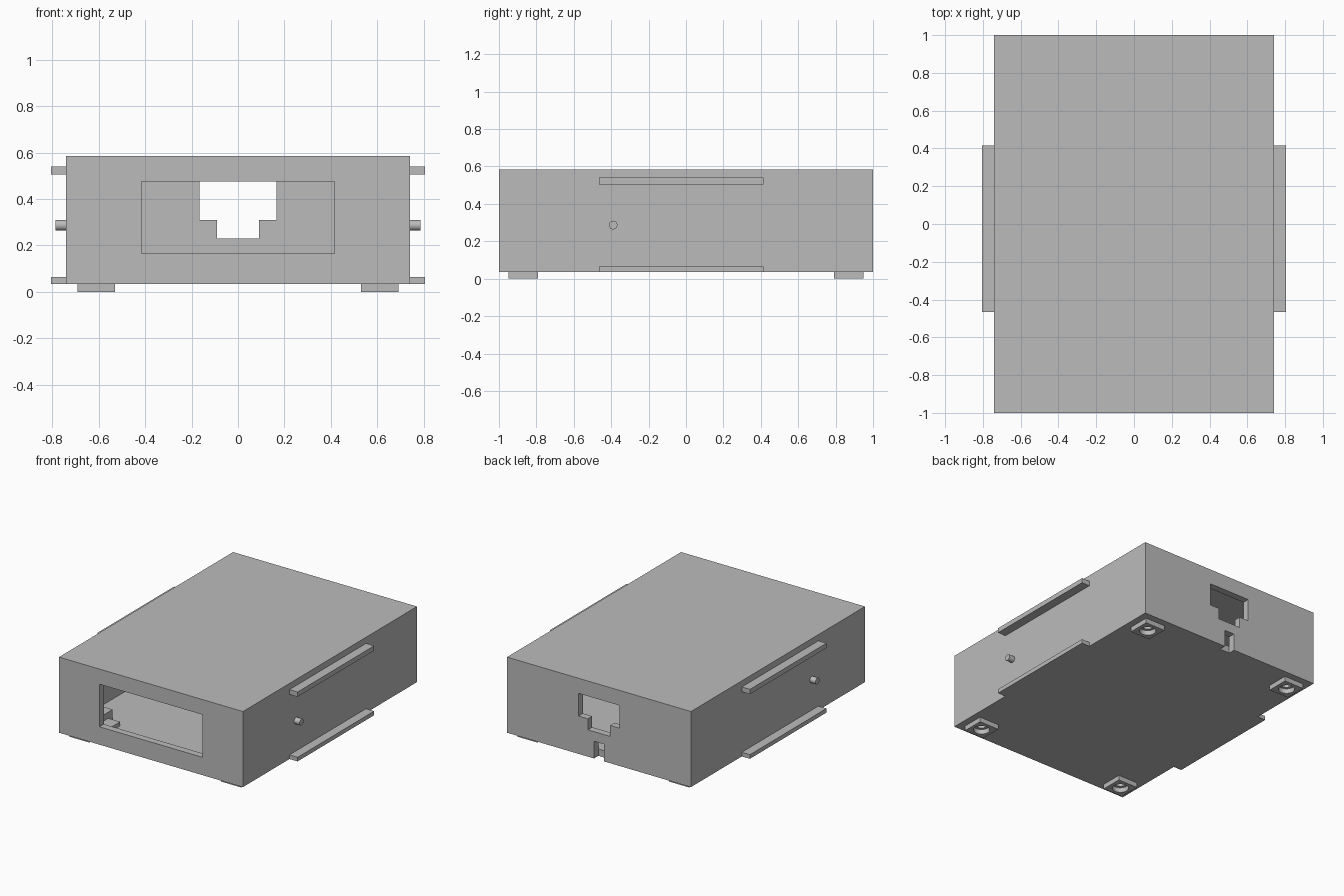
import bpy
import bmesh
from mathutils import Matrix, Vector

old = bpy.data.objects.get("Cube")
if old:
    bpy.data.objects.remove(old, do_unlink=True)

GREY = (0.5, 0.5, 0.5, 1)
mat = bpy.data.materials.new("Plain grey")
mat.use_nodes = True
mat.diffuse_color = GREY
mat.node_tree.nodes["Principled BSDF"].inputs["Base Color"].default_value = GREY


def finish(name, bm):
    mesh = bpy.data.meshes.new(name)
    bm.to_mesh(mesh)
    bm.free()
    mesh.materials.append(mat)
    obj = bpy.data.objects.new(name, mesh)
    bpy.context.scene.collection.objects.link(obj)
    return obj


def box(name, x, y, z):
    """Box from a (low, high) pair on each axis."""
    bm = bmesh.new()
    centre = Vector([sum(sorted(p)) / 2 for p in (x, y, z)])
    size = [abs(p[1] - p[0]) for p in (x, y, z)]
    bmesh.ops.create_cube(bm, size=1, matrix=Matrix.Translation(centre) @ Matrix.Diagonal((*size, 1)))
    return finish(name, bm)


def cylinder(name, centre, radius, length, axis="Z"):
    bm = bmesh.new()
    turn = Matrix.Rotation(1.5707963, 4, "Y") if axis == "X" else Matrix()
    bmesh.ops.create_cone(bm, cap_ends=True, segments=32, radius1=radius, radius2=radius,
                          depth=length, matrix=Matrix.Translation(centre) @ turn)
    for f in bm.faces:
        f.smooth = len(f.verts) == 4
    for e in bm.edges:
        e.smooth = all(f.smooth for f in e.link_faces)
    return finish(name, bm)


def cut(obj, cutter):
    """Subtract the cutter, bake the result and drop the cutter."""
    cutter.hide_render = True
    mod = obj.modifiers.new("cut", "BOOLEAN")
    mod.operation, mod.solver, mod.object = "DIFFERENCE", "EXACT", cutter
    graph = bpy.context.evaluated_depsgraph_get()
    graph.update()
    mesh = bpy.data.meshes.new_from_object(obj.evaluated_get(graph))
    obj.modifiers.clear()
    obj.data = mesh
    bpy.data.objects.remove(cutter, do_unlink=True)


W, D, BASE, TOP, T = 0.74, 1.0, 0.035, 0.585, 0.05

# Hollow case with a front window, a stepped rear port and a rear cable notch
case = box("case", (-W, W), (-D, D), (BASE, TOP))
cut(case, box("cavity", (T - W, W - T), (T - D, D - T), (BASE + T, TOP - T)))
cut(case, box("window", (-0.415, 0.415), (-1.1, -0.9), (0.165, 0.475)))
cut(case, box("port_upper", (-0.165, 0.165), (0.9, 1.1), (0.31, 0.475)))
cut(case, box("port_lower", (-0.09, 0.09), (0.9, 1.1), (0.23, 0.32)))
cut(case, box("notch", (-0.04, 0.04), (D - T, 1.1), (0, 0.16)))

for side, sx in (("left", 1), ("right", -1)):
    # Side rails and pivot peg
    for level, z in (("upper", (0.505, 0.54)), ("lower", (BASE, 0.065))):
        box(f"{side}_{level}_rail", (sx * 0.73, sx * 0.805), (-0.465, 0.415), z)
    cylinder(f"{side}_peg", (sx * 0.755, -0.39, 0.287), 0.023, 0.06, "X")

    for end, sy in (("front", -1), ("back", 1)):
        # Square foot with a screw recess running into the floor
        fx, fy = sx * 0.61, sy * 0.87
        foot = box(f"{end}_{side}_foot", (fx - 0.08, fx + 0.08), (fy - 0.08, fy + 0.08), (0, BASE))
        cut(foot, cylinder("recess", (fx, fy, 0), 0.055, 0.2))
        cut(case, cylinder("recess", (fx, fy, 0), 0.035, 0.13))

        # Stepped support inside the corner
        box(f"{end}_{side}_post", (sx * 0.505, sx * 0.7), (sy * 0.72, sy * 0.96), (0.08, 0.16))
        box(f"{end}_{side}_ledge", (sx * 0.41, sx * 0.505), (sy * 0.77, sy * 0.96), (0.08, 0.115))
